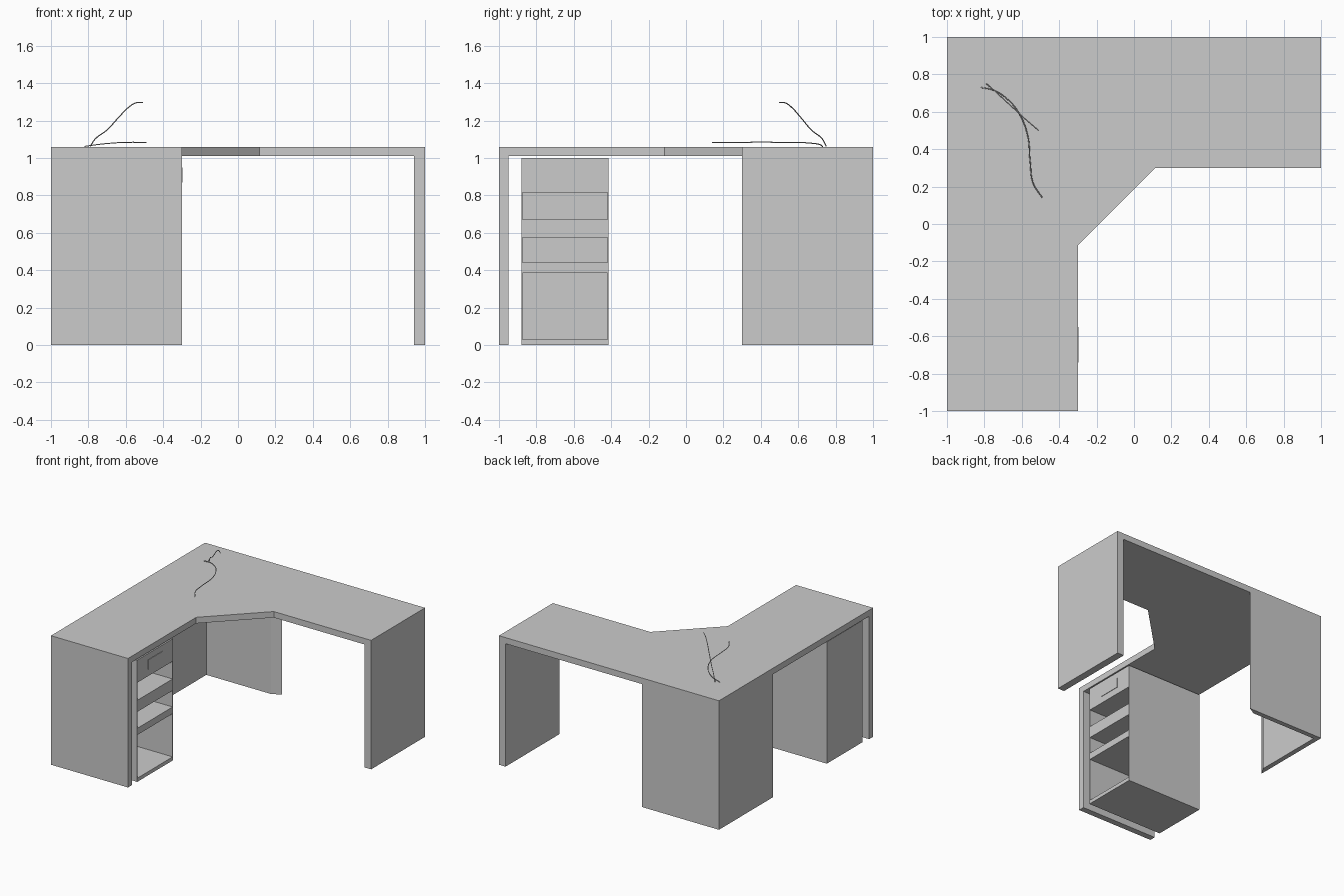
import bpy, bmesh

if "Cube" in bpy.data.objects:
    bpy.data.objects.remove(bpy.data.objects["Cube"])


def prism(name, outline, z0, z1):
    """Extrude a flat outline between two heights."""
    bm = bmesh.new()
    face = bm.faces.new([bm.verts.new((x, y, z0)) for x, y in outline])
    ext = bmesh.ops.extrude_face_region(bm, geom=[face])
    verts = [g for g in ext["geom"] if isinstance(g, bmesh.types.BMVert)]
    bmesh.ops.translate(bm, verts=verts, vec=(0, 0, z1 - z0))
    bmesh.ops.recalc_face_normals(bm, faces=bm.faces)
    mesh = bpy.data.meshes.new(name)
    bm.to_mesh(mesh)
    bm.free()
    obj = bpy.data.objects.new(name, mesh)
    bpy.context.collection.objects.link(obj)
    return obj


def box(name, x0, x1, y0, y1, z0, z1):
    return prism(name, [(x0, y0), (x1, y0), (x1, y1), (x0, y1)], z0, z1)


def wire(name, points, radius=0.003):
    """Thin smooth cable through the given points."""
    curve = bpy.data.curves.new(name, "CURVE")
    curve.dimensions = "3D"
    curve.bevel_depth = radius
    curve.bevel_resolution = 1
    curve.resolution_u = 6
    curve.use_fill_caps = True
    spline = curve.splines.new("BEZIER")
    spline.bezier_points.add(len(points) - 1)
    for bp, p in zip(spline.bezier_points, points):
        bp.co = p
        bp.handle_left_type = bp.handle_right_type = "AUTO"
    obj = bpy.data.objects.new(name, curve)
    bpy.context.collection.objects.link(obj)


# L-shaped worktop with a diagonal inner corner
prism("desktop", [(-1, -1), (-0.3, -1), (-0.3, -0.115), (0.115, 0.3),
                  (1, 0.3), (1, 1), (-1, 1)], 1.01, 1.06)

# Panel legs at both ends
box("front_leg_panel", -1, -0.3, -1, -0.95, 0, 1.01)
box("right_leg_panel", 0.94, 1, 0.3, 1, 0, 1.01)

# Angled corner leg with slanted ends
prism("corner_leg", [(-1, 0.3), (-0.96, 0.37), (-0.96, 0.96),
                     (-0.37, 0.96), (-0.3, 1), (-1, 1)], 0, 1.01)

# Drawer cabinet: thin sides, back, and solid levels between open bays
X0, X1, Y0, Y1, T = -0.99, -0.3, -0.88, -0.415, 0.005
box("cabinet_side_front", X0, X1, Y0, Y0 + T, 0, 1.0)
box("cabinet_side_rear", X0, X1, Y1 - T, Y1, 0, 1.0)
box("cabinet_back", X0, X0 + 0.01, Y0 + T, Y1 - T, 0, 1.0)
levels = {"cabinet_base": (0, 0.03), "lower_shelf": (0.385, 0.44),
          "upper_shelf": (0.575, 0.67), "top_drawer": (0.815, 1.0)}
for name, (z0, z1) in levels.items():
    box(name, X0 + 0.01, X1, Y0 + T, Y1 - T, z0, z1)

# Flat pull on the top drawer
box("drawer_pull", X1, X1 + 0.004, -0.74, -0.55, 0.87, 0.95)

# Two loose cables on the worktop
wire("flat_cable", [(-0.82, 0.73, 1.062), (-0.75, 0.715, 1.072),
                    (-0.68, 0.67, 1.079), (-0.62, 0.60, 1.083),
                    (-0.57, 0.48, 1.084), (-0.555, 0.33, 1.084),
                    (-0.54, 0.22, 1.083), (-0.49, 0.14, 1.083)])
wire("raised_cable", [(-0.79, 0.75, 1.062), (-0.765, 0.73, 1.10),
                      (-0.70, 0.67, 1.15), (-0.64, 0.615, 1.215),
                      (-0.58, 0.56, 1.275), (-0.545, 0.53, 1.295),
                      (-0.51, 0.50, 1.297)])
